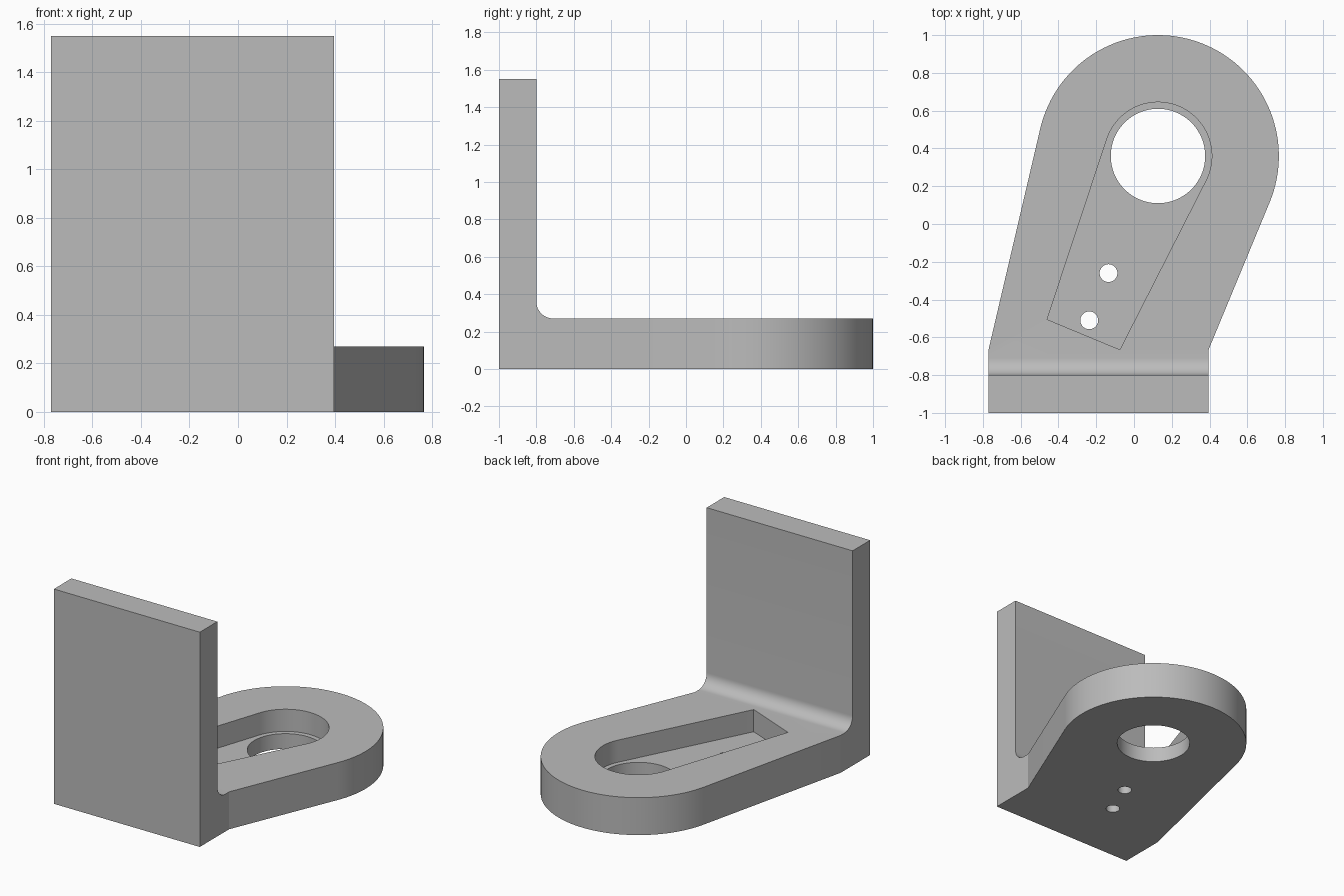
import bpy
import bmesh
from math import acos, atan2, cos, hypot, pi, radians, sin
from mathutils import Vector

cube = bpy.data.objects.get("Cube")
if cube:
    bpy.data.objects.remove(cube, do_unlink=True)

grey = bpy.data.materials.new("plain grey")
grey.use_nodes = True
colour = (0.5, 0.5, 0.5, 1)
grey.diffuse_color = colour
grey.node_tree.nodes["Principled BSDF"].inputs["Base Color"].default_value = colour

EYE = (0.127, 0.36)      # centre of the rounded end
X0, X1 = -0.77, 0.395    # width of the upright plate
THICK, FLOOR = 0.27, 0.11


def prism(name, points, offset):
    """Extrude a closed 3D outline along an offset."""
    bm = bmesh.new()
    face = bm.faces.new([bm.verts.new(p) for p in points])
    out = bmesh.ops.extrude_face_region(bm, geom=[face])
    moved = [g for g in out["geom"] if isinstance(g, bmesh.types.BMVert)]
    bmesh.ops.translate(bm, vec=Vector(offset), verts=moved)
    bmesh.ops.recalc_face_normals(bm, faces=bm.faces)
    mesh = bpy.data.meshes.new(name)
    bm.to_mesh(mesh)
    bm.free()
    mesh.materials.append(grey)
    obj = bpy.data.objects.new(name, mesh)
    bpy.context.collection.objects.link(obj)
    return obj


def arc(centre, radius, start, end, steps):
    return [(centre[0] + radius * cos(start + (end - start) * i / steps),
             centre[1] + radius * sin(start + (end - start) * i / steps))
            for i in range(steps + 1)]


def tangent_angle(point, radius, side):
    """Angle on the rounded end where a line from the point touches it."""
    dx, dy = point[0] - EYE[0], point[1] - EYE[1]
    return atan2(dy, dx) + side * acos(radius / hypot(dx, dy))


def rounded_end(right, left, radius):
    """Arc joining the tangents from the right and left points."""
    start = tangent_angle(right, radius, 1)
    end = tangent_angle(left, radius, -1)
    while end < start:
        end += 2 * pi
    return arc(EYE, radius, start, end, 64)


def flat(points, z):
    return [(x, y, z) for x, y in points]


def apply_boolean(target, cutter, operation):
    mod = target.modifiers.new(cutter.name, "BOOLEAN")
    mod.operation = operation
    mod.solver = "EXACT"
    mod.object = cutter
    bpy.context.view_layer.objects.active = target
    bpy.ops.object.modifier_apply(modifier=mod.name)
    bpy.data.objects.remove(cutter, do_unlink=True)


# L-shaped side profile with a fillet in the inner corner
fillet = arc((-0.71, THICK + 0.09), 0.09, pi, 1.5 * pi, 12)
side = [(-1, 0), (-1, 1.55), (-0.8, 1.55)] + fillet + [(1.2, THICK), (1.2, 0)]
bracket = prism("angle_bracket", [(-1, y, z) for y, z in side], (2, 0, 0))

# Plan outline: straight plate end, tapered sides, rounded eye
right, left = (X1, -0.665), (X0, -0.665)
plan = [(X0, -1.2), (X1, -1.2), right] + rounded_end(right, left, 0.64) + [left]
apply_boolean(bracket, prism("plan_outline", flat(plan, -0.2), (0, 0, 2)), "INTERSECT")

# Tapered pocket sunk into the foot
right, left = (-0.075, -0.665), (-0.46, -0.505)
pocket = [left, right] + rounded_end(right, left, 0.285)
apply_boolean(bracket, prism("pocket", flat(pocket, FLOOR), (0, 0, 0.5)), "DIFFERENCE")

# Large bore and two small pin holes through the foot
for name, centre, radius in (("bore", EYE, 0.25),
                             ("upper_pin_hole", (-0.135, -0.26), 0.047),
                             ("lower_pin_hole", (-0.237, -0.51), 0.047)):
    circle = arc(centre, radius, 0, 2 * pi, 64)[:-1]
    apply_boolean(bracket, prism(name, flat(circle, -0.1), (0, 0, 0.8)), "DIFFERENCE")

# Smooth curved walls, crisp edges
bpy.ops.object.select_all(action="DESELECT")
bracket.select_set(True)
bpy.context.view_layer.objects.active = bracket
bpy.ops.object.shade_smooth_by_angle(angle=radians(12))
